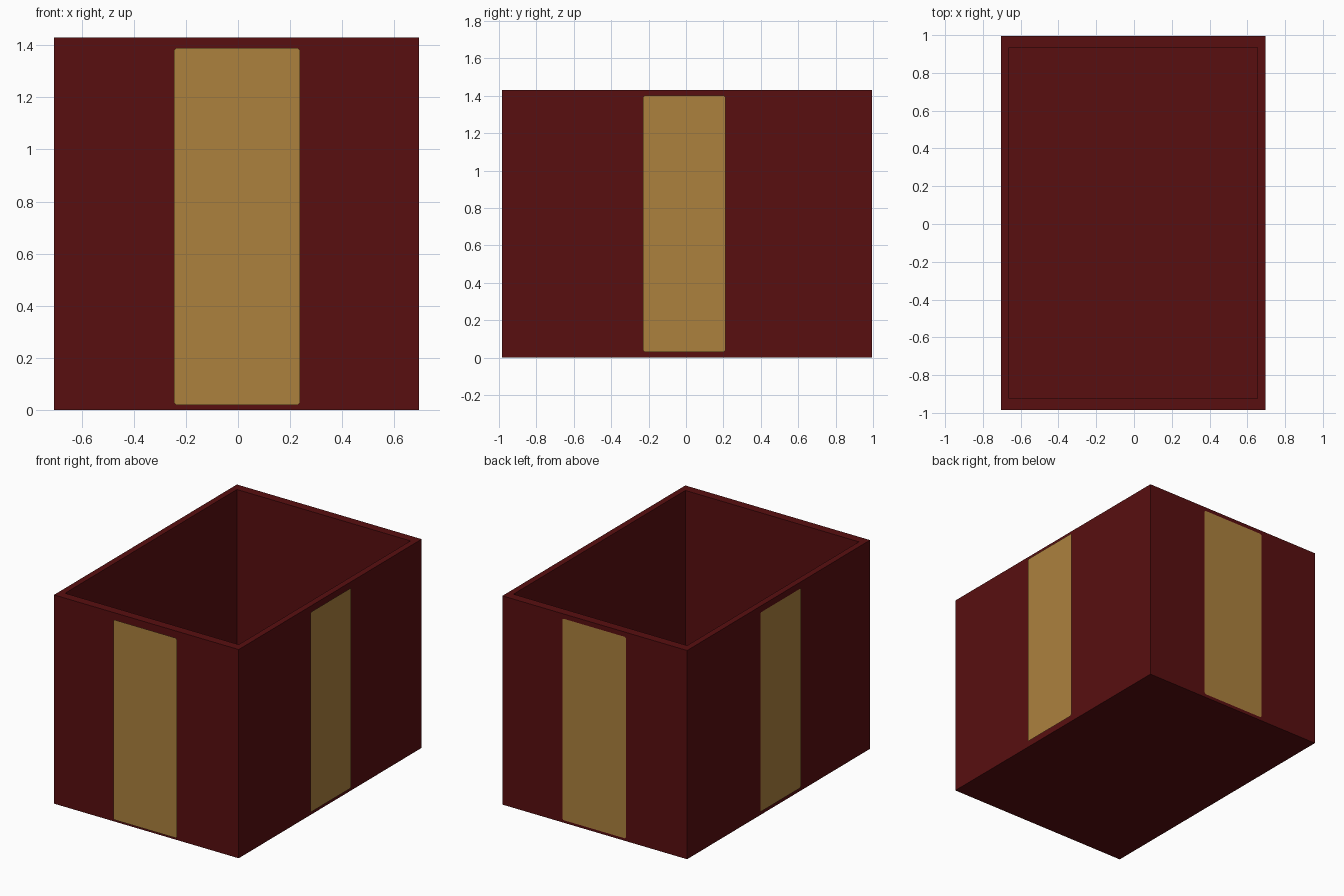
import bpy, bmesh
from mathutils import Vector

if "Cube" in bpy.data.objects:
    bpy.data.objects.remove(bpy.data.objects["Cube"])


def material(name, rgb):
    m = bpy.data.materials.new(name)
    m.diffuse_color = (*rgb, 1)
    m.use_nodes = True
    m.node_tree.nodes["Principled BSDF"].inputs["Base Color"].default_value = m.diffuse_color
    return m


red = material("dark_red", (0.098, 0.0045, 0.0052))
gold = material("gold", (0.413, 0.220, 0.048))


def finish(name, bm, mat):
    mesh = bpy.data.meshes.new(name)
    bm.to_mesh(mesh)
    bm.free()
    mesh.materials.append(mat)
    obj = bpy.data.objects.new(name, mesh)
    bpy.context.collection.objects.link(obj)
    return obj


# Open box: outer block with the top inset to a rim and pushed down to the floor
X0, X1, Y0, Y1, H = -0.705, 0.695, -0.985, 0.995, 1.43
WALL_X, WALL_Y, FLOOR = 0.042, 0.06, 0.05
bm = bmesh.new()
bmesh.ops.create_cube(bm, size=1)
for v in bm.verts:
    v.co = (X1 if v.co.x > 0 else X0, Y1 if v.co.y > 0 else Y0, H if v.co.z > 0 else 0)
bm.normal_update()
top = max(bm.faces, key=lambda f: f.normal.z)
bmesh.ops.inset_region(bm, faces=[top], thickness=0.04, use_even_offset=True)
for v in top.verts:
    v.co.x = X1 - WALL_X if v.co.x > 0 else X0 + WALL_X
    v.co.y = Y1 - WALL_Y if v.co.y > 0 else Y0 + WALL_Y
ext = bmesh.ops.extrude_discrete_faces(bm, faces=[top])
for v in ext["faces"][0].verts:
    v.co.z = FLOOR
bmesh.ops.recalc_face_normals(bm, faces=bm.faces[:])
finish("open_box", bm, red)


# Gold bands: single sheets floating just outside each wall, with clipped corners
def band(name, axis, pos, a0, a1, z0, z1, c=0.008):
    outline = [(a0 + c, z0), (a1 - c, z0), (a1, z0 + c), (a1, z1 - c),
               (a1 - c, z1), (a0 + c, z1), (a0, z1 - c), (a0, z0 + c)]
    bm = bmesh.new()
    face = bm.faces.new([bm.verts.new((a, pos, z) if axis == "y" else (pos, a, z))
                         for a, z in outline])
    face.normal_update()
    outward = Vector((0, pos, 0)) if axis == "y" else Vector((pos, 0, 0))
    if face.normal.dot(outward) < 0:
        face.normal_flip()
    finish(name, bm, gold)


band("front_band", "y", -1.0, -0.245, 0.237, 0.02, 1.39)
band("back_band", "y", 1.0, -0.245, 0.237, 0.02, 1.40)
band("right_band", "x", 0.71, -0.23, 0.21, 0.03, 1.40)
band("left_band", "x", -0.71, -0.23, 0.21, 0.025, 1.39)
